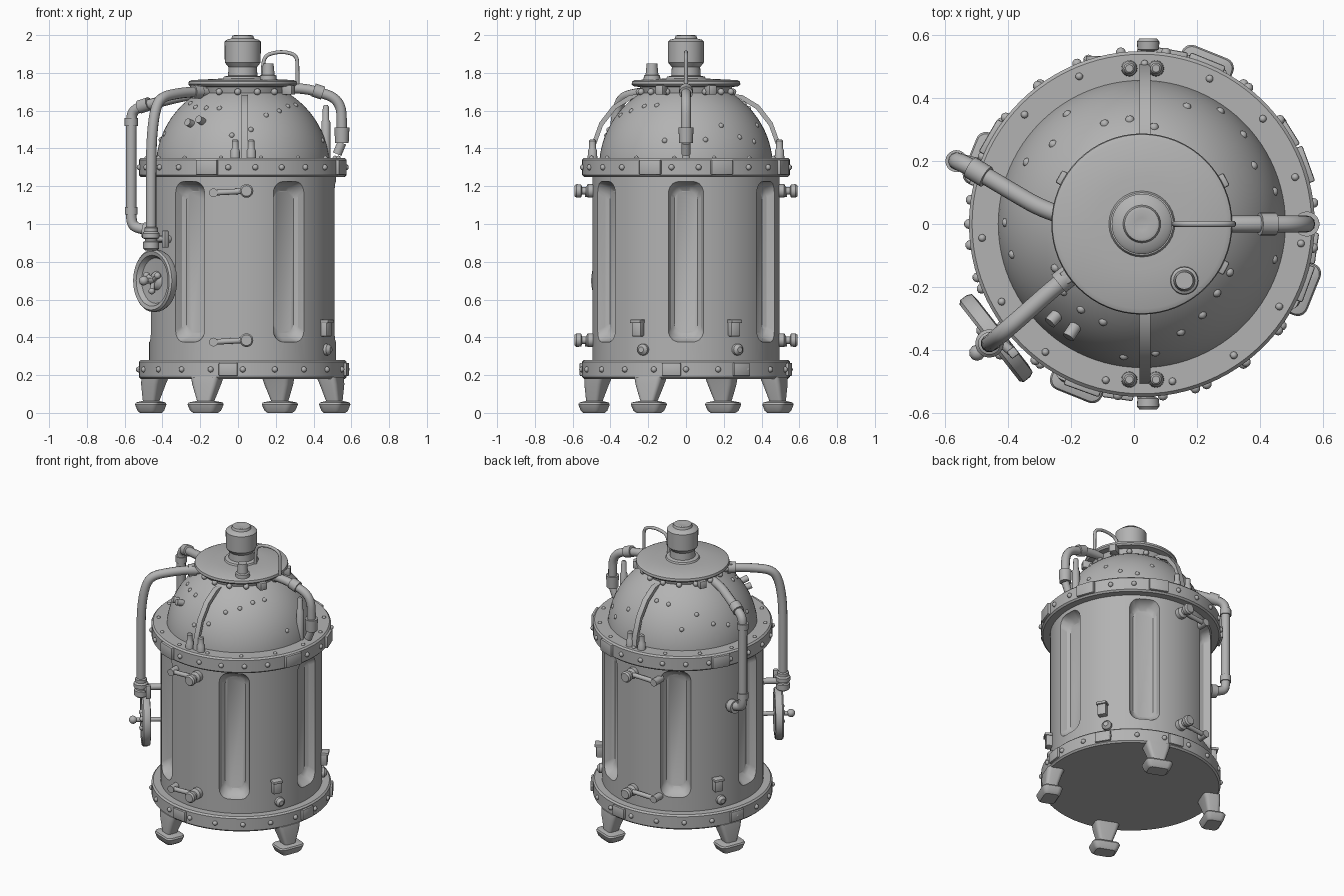
import bpy, bmesh, random
from math import radians, cos, sin, pi, tau
from mathutils import Matrix, Vector

if "Cube" in bpy.data.objects:
    bpy.data.objects.remove(bpy.data.objects["Cube"])
random.seed(4)

metal = bpy.data.materials.new("grey_metal")
metal.use_nodes = True
GREY = (0.45, 0.45, 0.45, 1)
metal.diffuse_color = GREY
metal.node_tree.nodes["Principled BSDF"].inputs["Base Color"].default_value = GREY
AXIS = Vector((0.025, 0, 0))


def polar(az):
    """Local frame on the boiler axis: x points outward, y sideways."""
    return Matrix.Translation(AXIS) @ Matrix.Rotation(radians(az), 4, "Z")


def at(az, r, z, side=0):
    return polar(az) @ Vector((r, side, z))


def add_mesh(name, mesh, angle=35):
    mesh.shade_smooth()
    mesh.set_sharp_from_angle(angle=radians(angle))
    mesh.materials.clear()
    mesh.materials.append(metal)
    obj = bpy.data.objects.new(name, mesh)
    bpy.context.collection.objects.link(obj)
    return obj


def finish(name, bm, angle=35):
    bmesh.ops.recalc_face_normals(bm, faces=bm.faces)
    mesh = bpy.data.meshes.new(name)
    bm.to_mesh(mesh)
    bm.free()
    return add_mesh(name, mesh, angle)


def loft(bm, rings):
    """Skin closed rings of points and cap both ends."""
    rows = [[bm.verts.new(p) for p in ring] for ring in rings]
    n = len(rows[0])
    for a, b in zip(rows, rows[1:]):
        for i in range(n):
            bm.faces.new((a[i], a[(i + 1) % n], b[(i + 1) % n], b[i]))
    bm.faces.new(rows[0])
    bm.faces.new(rows[-1])


def lathe(name, profile, matrix=Matrix.Translation(AXIS), seg=64):
    bm = bmesh.new()
    loft(bm, [[matrix @ Vector((r * cos(tau * i / seg), r * sin(tau * i / seg), z))
               for i in range(seg)] for r, z in profile])
    return finish(name, bm)


def facing(a, b):
    """Frame at a whose z axis points toward b."""
    a, b = Vector(a), Vector(b)
    return Matrix.Translation(a) @ (b - a).to_track_quat("Z", "Y").to_matrix().to_4x4()


def rod(name, a, b, r1, r2=None, seg=20):
    length = (Vector(b) - Vector(a)).length
    return lathe(name, [(r1, 0), (r1 if r2 is None else r2, length)], facing(a, b), seg)


def tube(name, points, radius):
    curve = bpy.data.curves.new(name, "CURVE")
    curve.dimensions = "3D"
    curve.bevel_depth, curve.bevel_resolution, curve.use_fill_caps = radius, 4, True
    spline = curve.splines.new("NURBS")
    spline.points.add(len(points) - 1)
    for p, co in zip(spline.points, points):
        p.co = (*co, 1)
    spline.order_u, spline.use_endpoint_u, spline.resolution_u = 3, True, 6
    temp = bpy.data.objects.new(name + "_path", curve)
    bpy.context.collection.objects.link(temp)
    bpy.context.view_layer.update()
    mesh = bpy.data.meshes.new_from_object(temp.evaluated_get(bpy.context.evaluated_depsgraph_get()))
    bpy.data.objects.remove(temp)
    return add_mesh(name, mesh, 50)


def box(name, az, center, size, bevel=0.006):
    bm = bmesh.new()
    bmesh.ops.create_cube(bm, size=1, matrix=polar(az) @ Matrix.Translation(center) @ Matrix.Diagonal((*size, 1)))
    bmesh.ops.bevel(bm, geom=bm.edges[:], offset=bevel, segments=2, affect="EDGES", profile=0.5)
    return finish(name, bm)


def bumps(name, points, radius):
    bm = bmesh.new()
    for p in points:
        bmesh.ops.create_icosphere(bm, subdivisions=2, radius=radius, matrix=Matrix.Translation(p))
    return finish(name, bm, 60)


def rounded(w, h, c):
    """Outline of a rounded rectangle."""
    return [(sx * (w - c) + c * cos(t), sy * (h - c) + c * sin(t))
            for k, (sx, sy) in enumerate([(1, 1), (-1, 1), (-1, -1), (1, -1)])
            for t in [pi / 2 * (k + j / 5) for j in range(6)]]


# Boiler body with six tall tapered recesses
body = lathe("body", [(0.495, 0.25), (0.495, 1.28)], seg=96)
bm = bmesh.new()
for az in (0, 60, 120, 180, -125, -60):
    loft(bm, [[polar(az) @ Vector((r, y, 0.8 + z)) for y, z in rounded(w, h, c)]
              for r, w, h, c in [(0.43, 0.062, 0.375, 0.05), (0.445, 0.08, 0.4, 0.06),
                                 (0.49, 0.095, 0.425, 0.06), (0.55, 0.1, 0.43, 0.06)]])
cutter = finish("recess_cutter", bm)
cutter.hide_render = True
mod = body.modifiers.new("recesses", "BOOLEAN")
mod.object, mod.operation, mod.solver = cutter, "DIFFERENCE", "EXACT"
bpy.context.view_layer.update()
carved = bpy.data.meshes.new_from_object(body.evaluated_get(bpy.context.evaluated_depsgraph_get()))
bpy.data.objects.remove(body)
bpy.data.objects.remove(cutter)
add_mesh("body", carved, 30)

# Rim bands, dome and lid
for name, z in (("base_band", 0.18), ("upper_band", 1.25)):
    lathe(name, [(0.47, z), (0.54, z), (0.55, z + 0.01), (0.55, z + 0.09), (0.54, z + 0.1), (0.44, z + 0.1)], seg=96)
lathe("dome", [(0.46 * cos(t), 1.3 + 0.46 * sin(t)) for t in [radians(a) for a in range(0, 66, 5)]], seg=96)
lathe("lid", [(0.2, 1.68), (0.235, 1.69), (0.245, 1.725), (0.28, 1.73), (0.288, 1.74), (0.285, 1.755),
              (0.27, 1.762), (0.15, 1.768), (0.11, 1.77)])
lathe("top_knob", [(0.11, 1.76), (0.1, 1.78), (0.078, 1.785), (0.075, 1.83), (0.095, 1.855), (0.096, 1.965),
                   (0.085, 1.975), (0.06, 1.982), (0.055, 1.997), (0.045, 2.0), (0.02, 1.994)], seg=32)
lathe("lid_nozzle", [(0.045, 1.76), (0.043, 1.785), (0.034, 1.79), (0.028, 1.85), (0.02, 1.85)],
      Matrix.Translation((0.16, -0.18, 0)), 20)
tube("lid_handle", [(0.13, 0, 1.75), (0.13, 0, 1.82), (0.14, 0, 1.89), (0.2, 0, 1.91), (0.26, 0, 1.91),
                    (0.312, 0, 1.89), (0.315, 0, 1.83), (0.315, 0, 1.74)], 0.01)
for az in (28, -28, 150, -145):
    box("lid_clamp", az, (0.275, 0, 1.71), (0.06, 0.045, 0.05))
bumps("lid_bolts", [at(a, 0.25, 1.7) for a in range(0, 360, 24)], 0.018)

# Rivets on bands and dome
bumps("upper_band_rivets", [at(a + 7, 0.55, 1.3) for a in range(0, 360, 15)], 0.016)
bumps("base_band_rivets", [at(a, 0.55, 0.23) for a in range(0, 360, 18)], 0.016)
bumps("band_top_rivets", [at(a + 17, 0.51, 1.35) for a in range(0, 360, 24)], 0.012)
dome_rivets = []
for i in range(26):
    t = radians(random.uniform(15, 50))
    dome_rivets.append(at(i * 13.8, 0.455 * cos(t), 1.3 + 0.455 * sin(t)))
bumps("dome_rivets", dome_rivets, 0.015)
for az in (68, -110, -20, 150, 20):
    box("band_plate", az, (0.55, 0, 1.3), (0.03, 0.12, 0.08))
    box("base_plate", az + 12, (0.55, 0, 0.23), (0.025, 0.1, 0.07))
for az, z in ((-133, 1.53), (-123, 1.545)):
    rod("dome_plug", at(az, 0.37, z - 0.01), at(az, 0.43, z + 0.01), 0.02)

# Front and back: dome strap, pegs, and the two valves with side rods
for az, s in ((-90, 1), (90, -1)):
    bm = bmesh.new()
    strap = [(0.22, 1.68), (0.29, 1.675), (0.38, 1.62), (0.45, 1.53), (0.49, 1.42), (0.5, 1.34)]
    loft(bm, [[polar(az) @ Vector((r + dr, s * 0.01 + dy, z + dr)) for dr, dy in
               ((-0.01, -0.017), (0.008, -0.017), (0.008, 0.017), (-0.01, 0.017))] for r, z in strap])
    finish("dome_strap", bm)
    for x in (-0.04, 0.045):
        lathe("strap_peg", [(0.026, 1.34), (0.024, 1.39), (0.018, 1.4), (0.018, 1.44), (0.012, 1.447)],
              Matrix.Translation(at(az, 0.495, 0, s * x)), 16)
    for z in (1.175, 0.385):
        side = s * 0.02
        lathe("valve", [(0.036, 0), (0.036, 0.035), (0.02, 0.045), (0.02, 0.065), (0.034, 0.07), (0.036, 0.095), (0.028, 0.105)],
              facing(at(az, 0.485, z, side), at(az, 0.6, z, side)), 20)
        rod("valve_rod", at(az, 0.525, z, side), at(az, 0.515, z - 0.01, side - s * 0.18), 0.015)
        rod("rod_stub", at(az, 0.45, z - 0.01, side - s * 0.175), at(az, 0.535, z - 0.01, side - s * 0.175), 0.023)

# Small latches and knobs low on the body
for az in (-30, 30, 150):
    box("latch", az, (0.505, 0, 0.445), (0.05, 0.055, 0.08))
    box("latch_lip", az, (0.51, 0, 0.485), (0.06, 0.065, 0.018), 0.004)
    lathe("latch_knob", [(0.032, 0), (0.03, 0.025), (0.015, 0.04)],
          facing(at(az + 3, 0.485, 0.335), at(az + 3, 0.6, 0.335)), 16)

# Left side pipe
tube("left_pipe", [(0.24, 0, 1.72), (0.34, 0, 1.72), (0.44, 0, 1.695), (0.51, 0, 1.67), (0.545, 0, 1.62),
                   (0.55, 0, 1.55), (0.55, 0, 1.46)], 0.027)
rod("left_pipe_collar", (0.4, 0, 1.71), (0.45, 0, 1.693), 0.036)
rod("left_pipe_socket", (0.55, 0, 1.51), (0.55, 0, 1.43), 0.04, 0.036)
rod("left_pipe_tip", (0.55, 0, 1.43), (0.525, 0, 1.37), 0.024)
lathe("left_gauge", [(0.024, 1.34), (0.024, 1.54), (0.018, 1.55), (0.016, 1.62), (0.01, 1.63)],
      Matrix.Translation((0.465, 0, 0)), 16)

# Rear right pipe returning into the body
tube("rear_right_pipe", [(-0.2, 0.02, 1.69), (-0.28, 0.04, 1.68), (-0.4, 0.11, 1.65), (-0.5, 0.17, 1.625),
                         (-0.56, 0.2, 1.6), (-0.565, 0.2, 1.53), (-0.565, 0.2, 1.3), (-0.565, 0.2, 1.1),
                         (-0.565, 0.2, 1.0), (-0.53, 0.19, 0.975), (-0.43, 0.165, 0.96)], 0.028)
rod("rear_pipe_collar", (-0.47, 0.15, 1.637), (-0.52, 0.18, 1.62), 0.036)
rod("rear_pipe_collar", (-0.565, 0.2, 1.52), (-0.565, 0.2, 1.56), 0.035)
rod("rear_pipe_collar", (-0.565, 0.2, 1.05), (-0.565, 0.2, 1.09), 0.034)
rod("rear_pipe_collar", (-0.5, 0.182, 0.967), (-0.46, 0.172, 0.962), 0.042)

# Front right pipe carrying the hand wheel
tube("front_right_pipe", [(-0.16, -0.13, 1.7), (-0.24, -0.19, 1.7), (-0.33, -0.27, 1.69), (-0.41, -0.34, 1.67),
                          (-0.44, -0.365, 1.6), (-0.455, -0.378, 1.48), (-0.46, -0.38, 1.35),
                          (-0.46, -0.38, 1.1), (-0.46, -0.38, 0.87)], 0.028)
rod("front_pipe_collar", (-0.24, -0.19, 1.7), (-0.2, -0.158, 1.7), 0.036)
lathe("wheel_joint", [(0.03, 0.86), (0.042, 0.87), (0.042, 0.905), (0.033, 0.91), (0.033, 0.92), (0.045, 0.925),
                      (0.045, 0.95), (0.036, 0.96), (0.036, 0.98), (0.028, 0.985)],
      Matrix.Translation((-0.46, -0.38, 0)), 20)
WA = -142
rod("wheel_bracket", at(WA, 0.47, 0.92), at(WA, 0.61, 0.92), 0.02)
box("bracket_plate", WA, (0.575, 0.07, 0.92), (0.03, 0.03, 0.09))
rod("bracket_bar", at(WA, 0.59, 0.92), at(WA, 0.575, 0.92, 0.07), 0.015)
wheel = facing(at(WA, 0.56, 0.7), at(WA, 0.7, 0.7))
lathe("hand_wheel", [(0.13, 0), (0.158, 0.004), (0.165, 0.02), (0.165, 0.045), (0.155, 0.055), (0.135, 0.05),
                     (0.12, 0.025), (0.05, 0.02), (0.04, 0.035), (0.03, 0.04)], wheel, 40)
rod("wheel_axle", at(WA, 0.47, 0.7), at(WA, 0.67, 0.7), 0.014)
bumps("axle_knob", [at(WA, 0.665, 0.7)], 0.026)
for k in range(3):
    a = tau * k / 3 + 0.5
    tip = wheel @ Vector((0.055 * cos(a), 0.055 * sin(a), 0.05))
    rod("wheel_grip", wheel @ Vector((0, 0, 0.04)), tip, 0.012)
    bumps("grip_knob", [tip], 0.018)

# Four splayed legs with padded feet
for az in (-112, -22, 68, 158):
    for name, rows in (("leg", [(0.5, 0.055, 0.08, 0.19), (0.51, 0.05, 0.07, 0.15), (0.525, 0.035, 0.036, 0.05)]),
                       ("foot", [(0.525, 0.045, 0.06, 0), (0.525, 0.055, 0.075, 0.012), (0.525, 0.065, 0.088, 0.045),
                                 (0.525, 0.06, 0.083, 0.055), (0.525, 0.04, 0.05, 0.062)])):
        bm = bmesh.new()
        loft(bm, [[polar(az) @ Vector((r + x, y, z)) for x, y in rounded(w, h, w * 0.5)] for r, w, h, z in rows])
        finish(name, bm)
